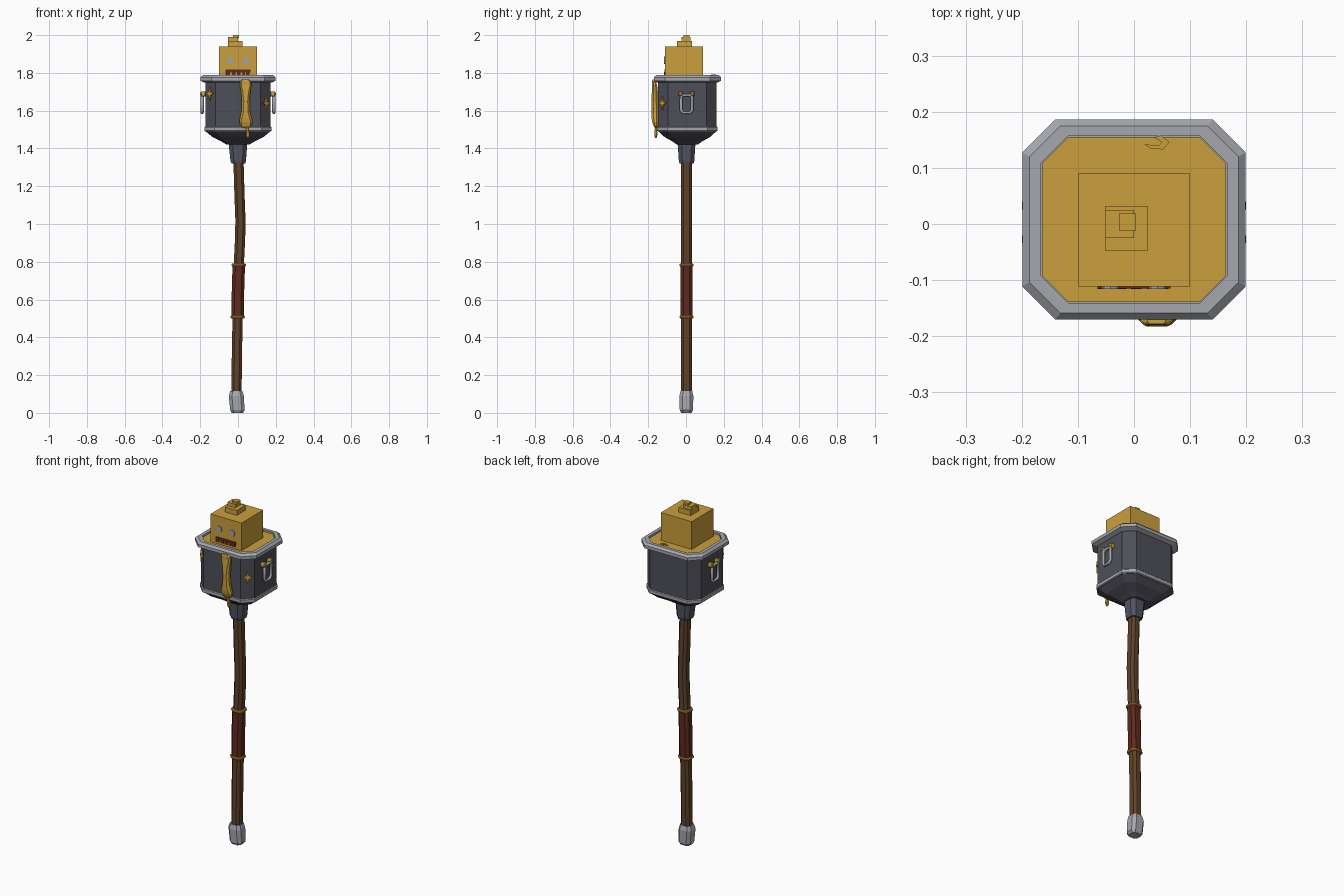
import bpy, bmesh, math
from mathutils import Matrix, Vector

cube = bpy.data.objects.get("Cube")
if cube:
    bpy.data.objects.remove(cube, do_unlink=True)


def material(name, r, g, b):
    m = bpy.data.materials.new(name)
    m.use_nodes = True
    m.diffuse_color = (r, g, b, 1)
    m.node_tree.nodes["Principled BSDF"].inputs["Base Color"].default_value = (r, g, b, 1)
    return m


gold = material("gold", 0.60, 0.35, 0.045)
dark = material("dark_iron", 0.078, 0.078, 0.10)
steel = material("steel", 0.38, 0.39, 0.43)
socket_iron = material("blue_iron", 0.085, 0.09, 0.125)
wood = material("wood", 0.115, 0.055, 0.022)
leather = material("red_leather", 0.12, 0.022, 0.013)
eye_grey = material("eye_grey", 0.33, 0.37, 0.46)


def finish(name, bm, mat):
    bmesh.ops.recalc_face_normals(bm, faces=bm.faces)
    mesh = bpy.data.meshes.new(name)
    bm.to_mesh(mesh)
    bm.free()
    mesh.materials.append(mat)
    ob = bpy.data.objects.new(name, mesh)
    bpy.context.collection.objects.link(ob)
    return ob


def loft(name, mat, sections, chamfer=0.3):
    """Stack chamfered rectangles: each section is (z, half x, half y, centre x, centre y)."""
    bm = bmesh.new()
    rings = []
    for z, hx, hy, cx, cy in sections:
        c = chamfer * min(hx, hy)
        pts = [(hx, hy - c), (hx - c, hy), (c - hx, hy), (-hx, hy - c),
               (-hx, c - hy), (c - hx, -hy), (hx - c, -hy), (hx, c - hy)]
        rings.append([bm.verts.new((cx + x, cy + y, z)) for x, y in pts])
    for a, b in zip(rings, rings[1:]):
        for i in range(8):
            j = (i + 1) % 8
            bm.faces.new((a[i], a[j], b[j], b[i]))
    bm.faces.new(rings[0][::-1])
    bm.faces.new(rings[-1])
    return finish(name, bm, mat)


def box(name, mat, lo, hi):
    bm = bmesh.new()
    lo, hi = Vector(lo), Vector(hi)
    size = hi - lo
    bmesh.ops.create_cube(bm, size=1, matrix=Matrix.Translation((lo + hi) / 2)
                          @ Matrix.Diagonal((*size, 1)))
    return finish(name, bm, mat)


def plate(name, mat, outline, depth, matrix):
    """Extrude an outline in local x/z towards local -y."""
    bm = bmesh.new()
    face = bm.faces.new([bm.verts.new((x, 0, z)) for x, z in outline])
    out = bmesh.ops.extrude_face_region(bm, geom=[face])
    moved = [g for g in out["geom"] if isinstance(g, bmesh.types.BMVert)]
    bmesh.ops.translate(bm, verts=moved, vec=(0, -depth, 0))
    bm.transform(matrix)
    return finish(name, bm, mat)


# Bent wooden shaft
spine = [(0.09, -0.008), (0.30, -0.006), (0.51, -0.002), (0.65, 0.0),
         (0.78, 0.004), (0.92, 0.011), (1.02, 0.013), (1.15, 0.008), (1.35, 0.002)]


def spine_x(z):
    for (z0, x0), (z1, x1) in zip(spine, spine[1:]):
        if z <= z1:
            return x0 + (x1 - x0) * (z - z0) / (z1 - z0)


loft("shaft", wood, [(z, 0.027, 0.029, x, 0.003) for z, x in spine], 0.5)
loft("grip_wrap", leather, [(z, 0.033, 0.031, spine_x(z), 0.003) for z in (0.51, 0.65, 0.78)], 0.5)
for label, z in (("lower", 0.508), ("upper", 0.783)):
    loft(label + "_grip_ring", gold,
         [(z + dz, h, h - 0.001, spine_x(z), 0.003)
          for dz, h in ((-0.007, 0.035), (-0.003, 0.038), (0.003, 0.038), (0.007, 0.035))], 0.5)

# Pommel and socket at the two shaft ends
loft("pommel", steel, [(0.0, 0.030, 0.028, -0.004, 0.002), (0.014, 0.038, 0.035, -0.003, 0.002),
                       (0.09, 0.040, 0.037, -0.009, 0.002), (0.115, 0.033, 0.031, -0.009, 0.002)], 0.45)
loft("socket", socket_iron, [(1.32, 0.036, 0.037, 0.002, 0.003), (1.335, 0.041, 0.041, 0.001, 0.003),
                             (1.41, 0.048, 0.046, 0.0, 0.003), (1.44, 0.050, 0.049, 0.0, 0.003)], 0.45)

# Hammer vessel: tapered bowl, walls, lower band and rim
CY = 0.007
loft("vessel", dark, [(1.42, 0.060, 0.055, 0, CY), (1.435, 0.085, 0.075, 0, CY),
                      (1.46, 0.135, 0.120, 0, CY), (1.492, 0.173, 0.155, 0, CY),
                      (1.765, 0.173, 0.155, 0, CY)], 0.34)
loft("lower_band", steel, [(1.490, 0.174, 0.156, 0, CY), (1.494, 0.178, 0.160, 0, CY),
                           (1.511, 0.178, 0.160, 0, CY), (1.515, 0.174, 0.156, 0, CY)], 0.34)
loft("rim", steel, [(1.748, 0.176, 0.158, 0, CY), (1.758, 0.199, 0.178, 0, CY + 0.001),
                    (1.776, 0.199, 0.178, 0, CY + 0.001), (1.788, 0.186, 0.167, 0, CY + 0.001),
                    (1.788, 0.166, 0.149, 0, CY + 0.001), (1.770, 0.166, 0.149, 0, CY + 0.001)], 0.33)
loft("gold_filling", gold, [(1.76, 0.164, 0.147, 0, CY + 0.001),
                            (1.778, 0.164, 0.147, 0, CY + 0.001)], 0.32)

# Cube head with stacked blocks on top
box("head", gold, (-0.10, -0.111, 1.74), (0.10, 0.09, 1.94))
box("top_block_large", gold, (-0.052, -0.047, 1.94), (0.025, 0.032, 1.969))
box("top_block_medium", gold, (-0.052, -0.025, 1.969), (0.0, 0.025, 1.989))
box("top_block_small", gold, (-0.027, -0.012, 1.985), (0.004, 0.019, 2.0))

# Face plates
oval = [(0.016 * math.cos(a * math.pi / 4), 0.020 * math.sin(a * math.pi / 4)) for a in range(8)]
for side, s in (("left", 1), ("right", -1)):
    plate(side + "_eye", eye_grey, oval, 0.006, Matrix.Translation((0.042 * s, -0.110, 1.866)))
box("mouth", leather, (-0.065, -0.115, 1.803), (0.065, -0.110, 1.818))
for i, (x, w) in enumerate(((-0.054, 0.011), (-0.022, 0.009), (0.004, 0.009), (0.030, 0.006), (0.052, 0.009))):
    box(f"mouth_tooth_{i + 1}", leather, (x - w, -0.116, 1.790), (x + w, -0.110, 1.804))

# Hanging gold pendant on the front wall, with its hook and drop
loft("pendant", gold, [(1.508, 0.014, 0.006, 0.042, -0.157), (1.520, 0.030, 0.012, 0.042, -0.160),
                       (1.540, 0.035, 0.016, 0.042, -0.163), (1.560, 0.031, 0.018, 0.041, -0.164),
                       (1.590, 0.024, 0.019, 0.041, -0.164), (1.650, 0.021, 0.018, 0.041, -0.165),
                       (1.700, 0.025, 0.016, 0.041, -0.165), (1.735, 0.031, 0.013, 0.041, -0.166),
                       (1.755, 0.028, 0.010, 0.040, -0.170), (1.766, 0.016, 0.006, 0.040, -0.172)], 0.6)
loft("pendant_drop", gold, [(1.455, 0.004, 0.004, 0.052, -0.160), (1.468, 0.010, 0.008, 0.052, -0.160),
                            (1.485, 0.009, 0.008, 0.052, -0.160), (1.515, 0.005, 0.005, 0.048, -0.159)], 0.5)
plate("rim_hook", gold, [(0.018, -0.142), (0.030, -0.134), (0.052, -0.133), (0.063, -0.146),
                         (0.048, -0.158), (0.036, -0.154), (0.050, -0.146), (0.044, -0.140)],
      0.005, Matrix.Translation((0, 0, 1.787)) @ Matrix.Rotation(math.radians(-90), 4, 'X')
      @ Matrix.Diagonal((1, 1, -1, 1)))

# Gold stars on the two front corner faces
star = [((0.036 if i % 2 == 0 else 0.013) * math.sin(i * math.pi / 4) * 0.75,
         (0.036 if i % 2 == 0 else 0.013) * math.cos(i * math.pi / 4)) for i in range(8)]
for side, s, z in (("left", 1, 1.64), ("right", -1, 1.69)):
    plate(side + "_star", gold, star, 0.009,
          Matrix.Translation((0.146 * s, -0.121, z)) @ Matrix.Rotation(math.radians(45 * s), 4, 'Z'))

# Side handles: closed steel loops hung on gold studs
loop = [(-0.029, 1.675), (-0.029, 1.603), (-0.020, 1.590), (0.020, 1.590),
        (0.029, 1.603), (0.029, 1.675), (0.020, 1.682), (-0.020, 1.682)]
for side, s in (("left", 1), ("right", -1)):
    curve = bpy.data.curves.new(side + "_handle", 'CURVE')
    curve.dimensions = '3D'
    curve.bevel_depth = 0.009
    curve.bevel_resolution = 1
    path = curve.splines.new('POLY')
    path.points.add(len(loop) - 1)
    path.use_cyclic_u = True
    for p, (y, z) in zip(path.points, loop):
        p.co = (0.190 * s, y + 0.003, z, 1)
    curve.materials.append(steel)
    bpy.context.collection.objects.link(bpy.data.objects.new(side + "_handle", curve))
    for end, y in (("front", -0.027), ("back", 0.033)):
        loft(f"{side}_{end}_stud", gold,
             [(1.674, 0.010, 0.007, 0.184 * s, y), (1.682, 0.016, 0.012, 0.184 * s, y),
              (1.694, 0.016, 0.012, 0.184 * s, y), (1.702, 0.010, 0.007, 0.184 * s, y)], 0.5)
